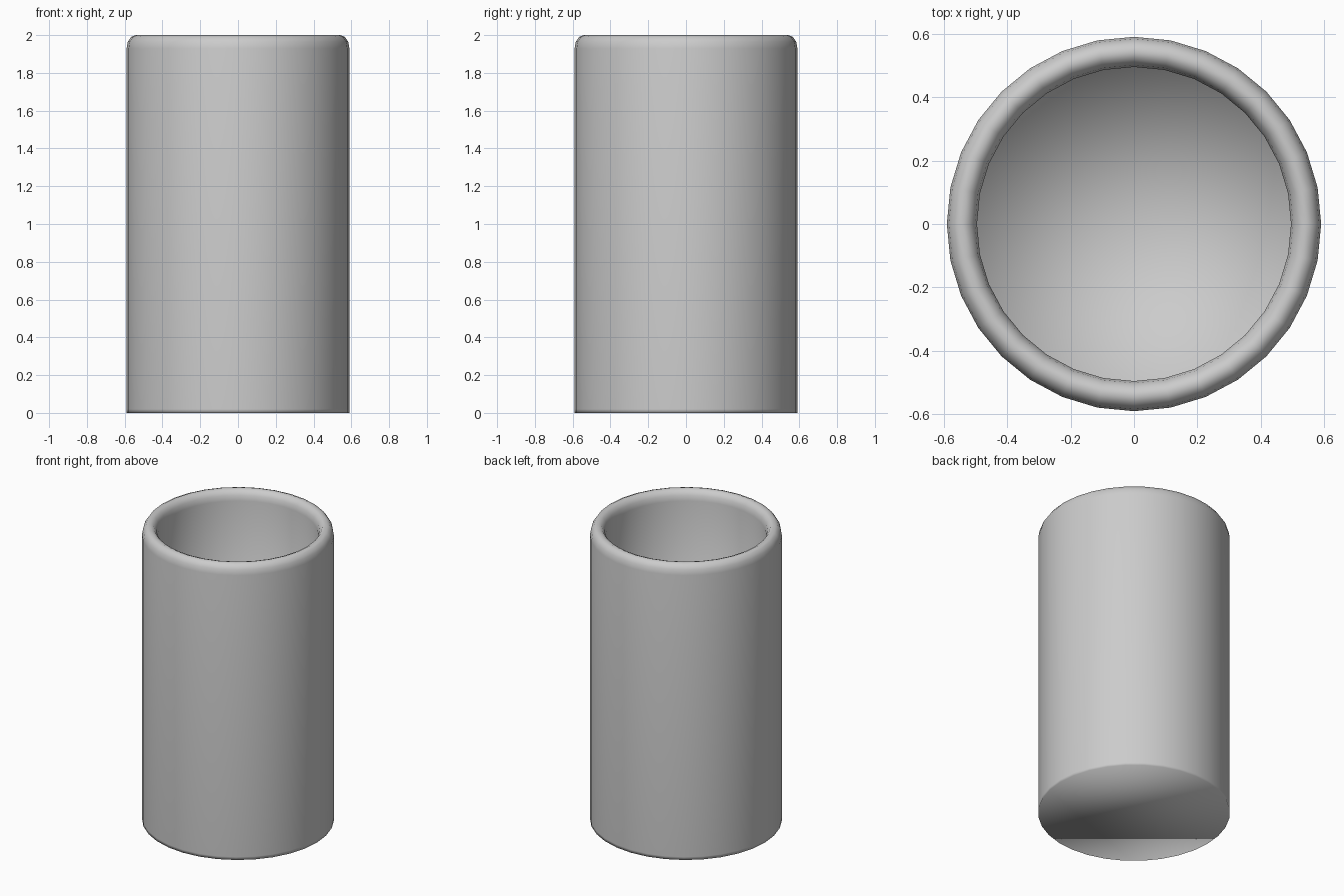
import bpy, bmesh
from math import pi, cos, sin

if "Cube" in bpy.data.objects:
    bpy.data.objects.remove(bpy.data.objects["Cube"])

SIDES = 32
OUTER, INNER, HEIGHT = 0.59, 0.495, 2.0
FLOOR = 0.1          # inside floor height
RIM_DROP = 0.07      # height of the rounded lip

# Wall profile: outer foot, outer wall, rounded lip, inner wall
profile = [(OUTER, 0.0), (OUTER, 0.02)]
mid, half = (OUTER + INNER) / 2, (OUTER - INNER) / 2
for i in range(7):
    a = pi * i / 6
    profile.append((mid + half * cos(a), HEIGHT - RIM_DROP + RIM_DROP * sin(a)))
profile.append((INNER, FLOOR))

bm = bmesh.new()
rings = [[bm.verts.new((r * cos(2 * pi * k / SIDES), r * sin(2 * pi * k / SIDES), z))
          for k in range(SIDES)] for r, z in profile]

# Walls
for lower, upper in zip(rings, rings[1:]):
    for k in range(SIDES):
        n = (k + 1) % SIDES
        bm.faces.new((lower[k], lower[n], upper[n], upper[k]))

# Base underneath
bm.faces.new(rings[0][::-1])

# Inside floor, meeting at a centre point
centre = bm.verts.new((0, 0, FLOOR))
for k in range(SIDES):
    bm.faces.new((rings[-1][k], rings[-1][(k + 1) % SIDES], centre))

bmesh.ops.recalc_face_normals(bm, faces=bm.faces)
for f in bm.faces:
    f.smooth = True

mesh = bpy.data.meshes.new("cup")
bm.to_mesh(mesh)
bm.free()
cup = bpy.data.objects.new("cup", mesh)
bpy.context.collection.objects.link(cup)
